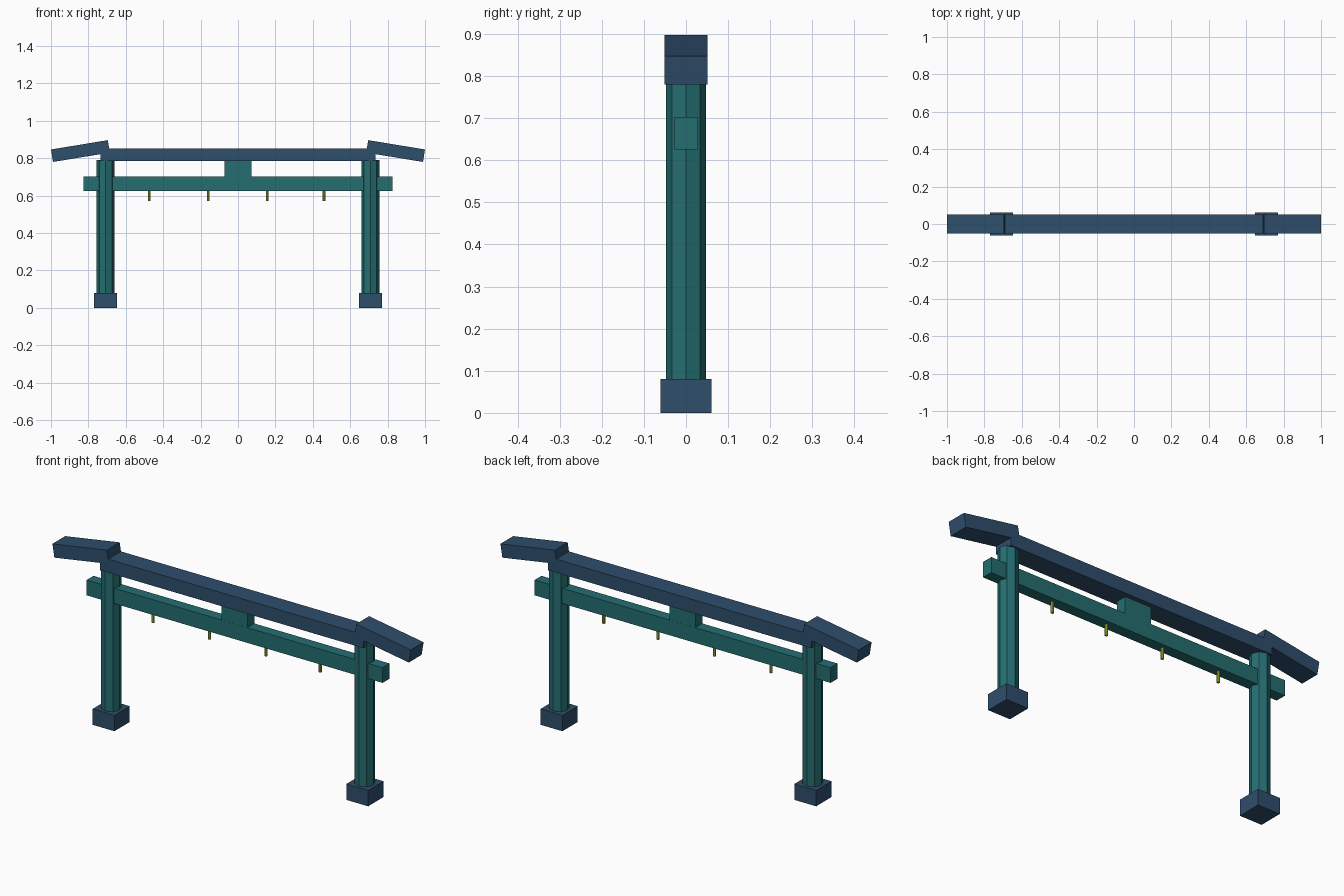
import bpy
import math

if "Cube" in bpy.data.objects:
    bpy.data.objects.remove(bpy.data.objects["Cube"], do_unlink=True)


def make_material(name, rgb):
    mat = bpy.data.materials.new(name)
    mat.use_nodes = True
    mat.diffuse_color = (*rgb, 1)
    bsdf = next(n for n in mat.node_tree.nodes if n.type == "BSDF_PRINCIPLED")
    bsdf.inputs["Base Color"].default_value = (*rgb, 1)
    return mat


TEAL = make_material("teal", (0.018, 0.155, 0.165))
NAVY = make_material("navy blue", (0.028, 0.077, 0.150))
LIME = make_material("yellow green", (0.42, 0.47, 0.04))


def box(name, size, center, mat, tilt=0.0):
    bpy.ops.mesh.primitive_cube_add(size=1, location=center, rotation=(0, tilt, 0))
    obj = bpy.context.object
    obj.name = name
    obj.scale = size
    bpy.ops.object.transform_apply(location=False, rotation=False, scale=True)
    obj.data.materials.append(mat)
    return obj


def column(name, sides, radius, x, bottom, top, mat):
    bpy.ops.mesh.primitive_cylinder_add(
        vertices=sides, radius=radius, depth=top - bottom,
        location=(x, 0, (bottom + top) / 2))
    obj = bpy.context.object
    obj.name = name
    obj.data.materials.append(mat)
    return obj


# Posts, footings and drooping lintel ends, one set per side
for label, side in (("left", 1), ("right", -1)):
    x = 0.708 * side
    column(f"{label}_post", 8, 0.0472, x, 0.002, 0.79, TEAL)
    box(f"{label}_footing", (0.122, 0.122, 0.08), (x, 0, 0.04), NAVY)
    box(f"{label}_lintel_end", (0.308, 0.102, 0.0675),
        (0.8425 * side, 0, 0.8385), NAVY, math.radians(9.3) * side)

# Top lintel, tie beam and the strut between them
box("top_lintel", (1.47, 0.102, 0.068), (0, 0, 0.819), NAVY)
box("tie_beam", (1.652, 0.055, 0.077), (0, 0, 0.6635), TEAL)
box("center_strut", (0.144, 0.054, 0.09), (0, 0, 0.743), TEAL)

# Small pegs hanging under the tie beam
for i, x in enumerate((-0.474, -0.159, 0.156, 0.459)):
    column(f"hanging_peg_{i + 1}", 8, 0.0075, x, 0.572, 0.63, LIME)
